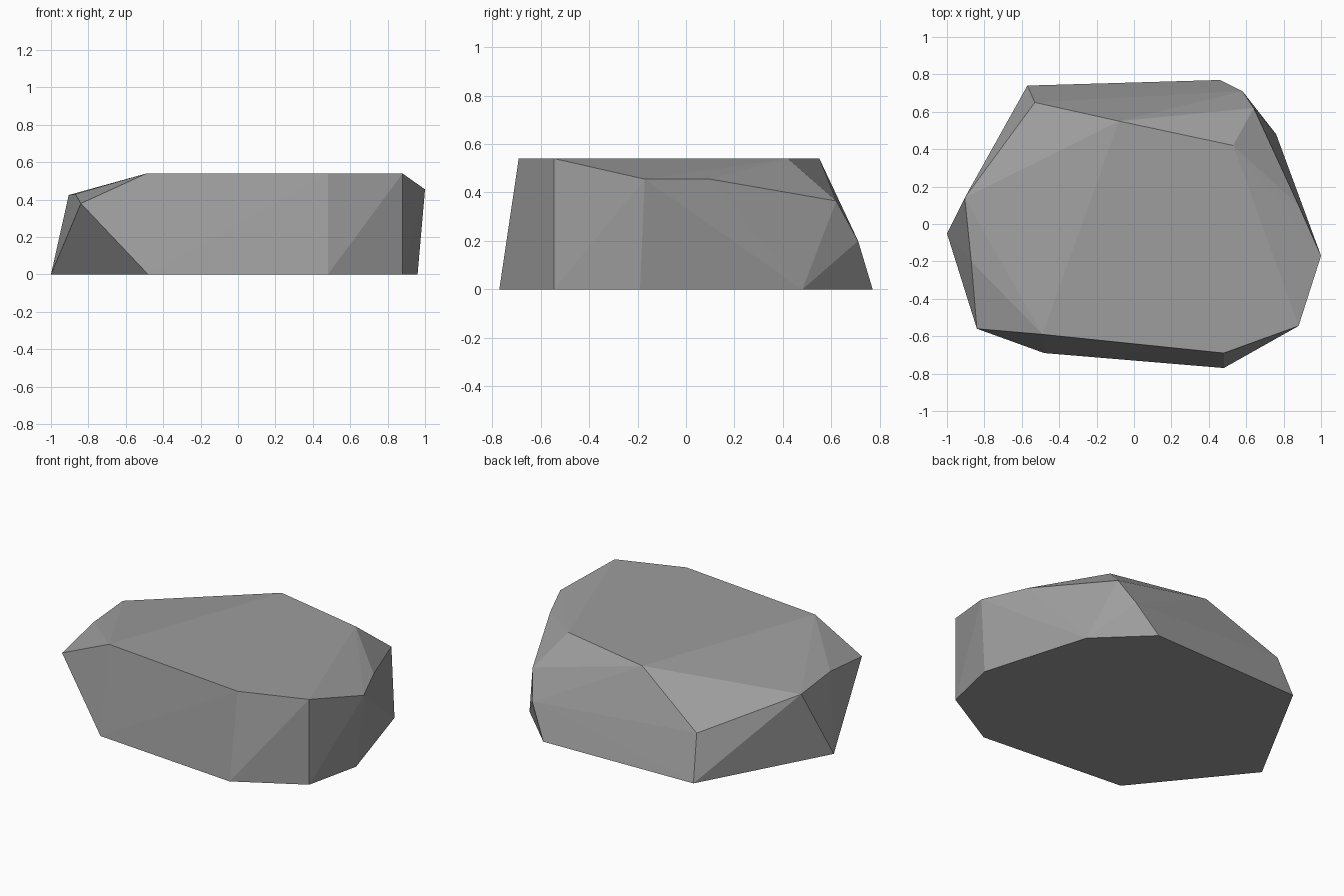
import bpy, bmesh

if "Cube" in bpy.data.objects:
    bpy.data.objects.remove(bpy.data.objects["Cube"])

# Corner rings of the boulder, from the ground up: (x, y, z)
foot = [(-1.0, -0.05), (-0.48, -0.69), (0.48, -0.77), (0.88, -0.545),
        (0.96, -0.19), (0.76, 0.48), (0.46, 0.77), (-0.57, 0.74)]
shoulder = [(-0.84, -0.56, 0.38), (-0.87, -0.20, 0.43), (-0.905, 0.14, 0.425),
            (-0.53, 0.65, 0.273), (0.58, 0.71, 0.20), (0.64, 0.62, 0.365),
            (0.88, 0.10, 0.455), (1.0, -0.17, 0.455)]
crown = [(-0.49, -0.59), (0.48, -0.69), (0.88, -0.545), (0.53, 0.42), (-0.08, 0.55)]

stone = bpy.data.materials.new("grey stone")
stone.diffuse_color = (0.34, 0.34, 0.34, 1)
stone.use_nodes = True
stone.node_tree.nodes["Principled BSDF"].inputs["Base Color"].default_value = stone.diffuse_color

# Faceted stone: hull wrapped around the rings
bm = bmesh.new()
for p in [(x, y, 0) for x, y in foot] + shoulder + [(x, y, 0.54) for x, y in crown]:
    bm.verts.new(p)
hull = bmesh.ops.convex_hull(bm, input=bm.verts[:])
loose = [v for v in bm.verts if not v.link_faces]
bmesh.ops.delete(bm, geom=loose, context='VERTS')
bmesh.ops.dissolve_limit(bm, angle_limit=0.005, verts=bm.verts[:], edges=bm.edges[:])
bmesh.ops.recalc_face_normals(bm, faces=bm.faces[:])

mesh = bpy.data.meshes.new("boulder")
bm.to_mesh(mesh)
bm.free()
mesh.materials.append(stone)
boulder = bpy.data.objects.new("boulder", mesh)
bpy.context.collection.objects.link(boulder)
